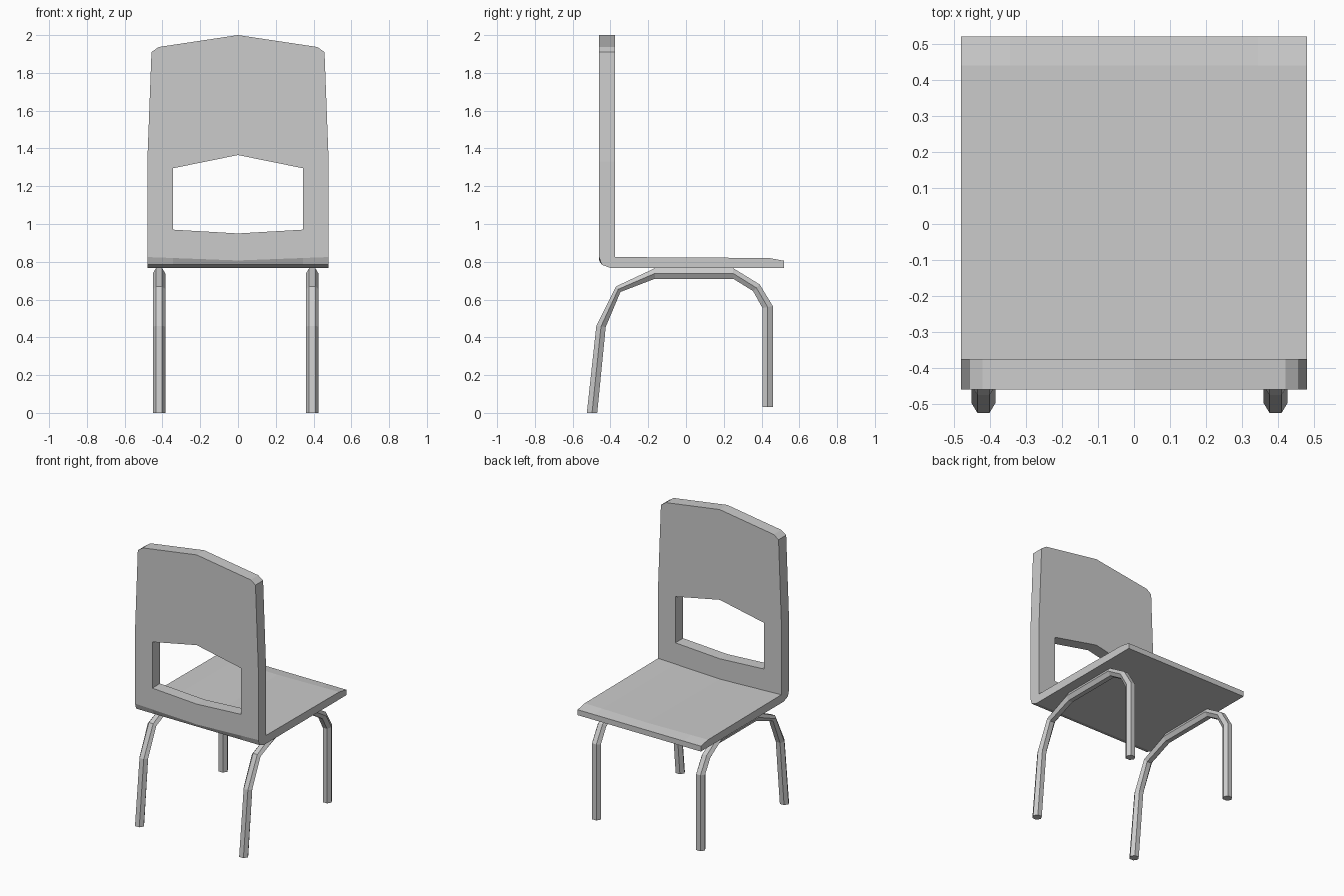
import bpy, bmesh

if "Cube" in bpy.data.objects:
    bpy.data.objects.remove(bpy.data.objects["Cube"])

COLS = [-0.48, -0.345, 0.0, 0.345, 0.48]
Y_REAR, Y_FRONT = -0.46, -0.375


def finish(name, bm):
    bmesh.ops.remove_doubles(bm, verts=bm.verts, dist=0.0005)
    bmesh.ops.recalc_face_normals(bm, faces=bm.faces)
    mesh = bpy.data.meshes.new(name)
    bm.to_mesh(mesh)
    bm.free()
    obj = bpy.data.objects.new(name, mesh)
    bpy.context.collection.objects.link(obj)
    return obj


def dish(x):
    # height lost toward the centre of the seat
    return 0.018 * (1 - abs(x) / 0.48)


# Seat and backrest: one moulded shell
bm = bmesh.new()

# Seat side profile (y, z, amount of dishing), from rear corner round to the seat/back crease
profile = [(Y_REAR, 0.825, 1), (-0.447, 0.785, 0), (-0.40, 0.767, 0), (0.52, 0.767, 0),
           (0.52, 0.805, 0), (0.44, 0.82, 0.4), (Y_FRONT, 0.825, 1)]
rows = [[bm.verts.new((x, y, z - d * dish(x))) for y, z, d in profile] for x in COLS]
for a, b in zip(rows, rows[1:]):
    for i in range(len(profile) - 1):
        bm.faces.new((a[i], a[i + 1], b[i + 1], b[i]))
bm.faces.new(rows[0])
bm.faces.new(rows[-1])

# Backrest panel around the hand opening, right half cells mirrored to the left
base = {x: 0.825 - dish(x) for x in (0.0, 0.345, 0.48)}
cells = [
    [(0, base[0.0]), (0.345, base[0.345]), (0.345, 0.97), (0, 0.95)],
    [(0.345, base[0.345]), (0.48, base[0.48]), (0.48, 1.33), (0.345, 1.295), (0.345, 0.97)],
    [(0, 1.365), (0.345, 1.295), (0.48, 1.33), (0.458, 1.91), (0.42, 1.937), (0, 2.0)],
]
panel = []
for side in (1, -1):
    for cell in cells:
        panel.append(bm.faces.new([bm.verts.new((side * x, Y_FRONT, z)) for x, z in cell]))
panel_verts = list({v for f in panel for v in f.verts})
bmesh.ops.remove_doubles(bm, verts=panel_verts, dist=0.0005)
panel = [f for f in bm.faces if all(abs(v.co.y - Y_FRONT) < 1e-5 for v in f.verts)]
bmesh.ops.recalc_face_normals(bm, faces=panel)
ext = bmesh.ops.extrude_face_region(bm, geom=panel, use_keep_orig=True)
new_verts = [g for g in ext["geom"] if isinstance(g, bmesh.types.BMVert)]
bmesh.ops.translate(bm, verts=new_verts, vec=(0, Y_REAR - Y_FRONT, 0))

# Open the joint between panel and seat so the shell is continuous
new_set = set(new_verts)
joint = [f for f in bm.faces if all(v.co.z < 0.84 for v in f.verts)
         and any(v in new_set for v in f.verts)]
bmesh.ops.delete(bm, geom=joint, context='FACES')
finish("seat_and_backrest", bm)


# Bent hexagonal leg tubes: outer and inner edge of each bend (y, z)
OUTER = [(-0.525, 0), (-0.475, 0.46), (-0.37, 0.67), (-0.165, 0.766),
         (0.25, 0.766), (0.39, 0.68), (0.46, 0.565), (0.46, 0.03)]
INNER = [(-0.47, 0), (-0.425, 0.455), (-0.347, 0.64), (-0.165, 0.71),
         (0.25, 0.71), (0.355, 0.645), (0.405, 0.555), (0.405, 0.03)]


def leg_frame(name, cx, r=0.033):
    bm = bmesh.new()
    rings = []
    for (oy, oz), (iy, iz) in zip(OUTER, INNER):
        my, mz = (oy + iy) / 2, (oz + iz) / 2
        pts = [(r, my, mz), (r / 2, oy, oz), (-r / 2, oy, oz),
               (-r, my, mz), (-r / 2, iy, iz), (r / 2, iy, iz)]
        rings.append([bm.verts.new((cx + x, y, z)) for x, y, z in pts])
    for a, b in zip(rings, rings[1:]):
        for i in range(6):
            j = (i + 1) % 6
            bm.faces.new((a[i], a[j], b[j], b[i]))
    bm.faces.new(rings[0])
    bm.faces.new(rings[-1])
    return finish(name, bm)


leg_frame("left_leg_frame", -0.418)
leg_frame("right_leg_frame", 0.393)
